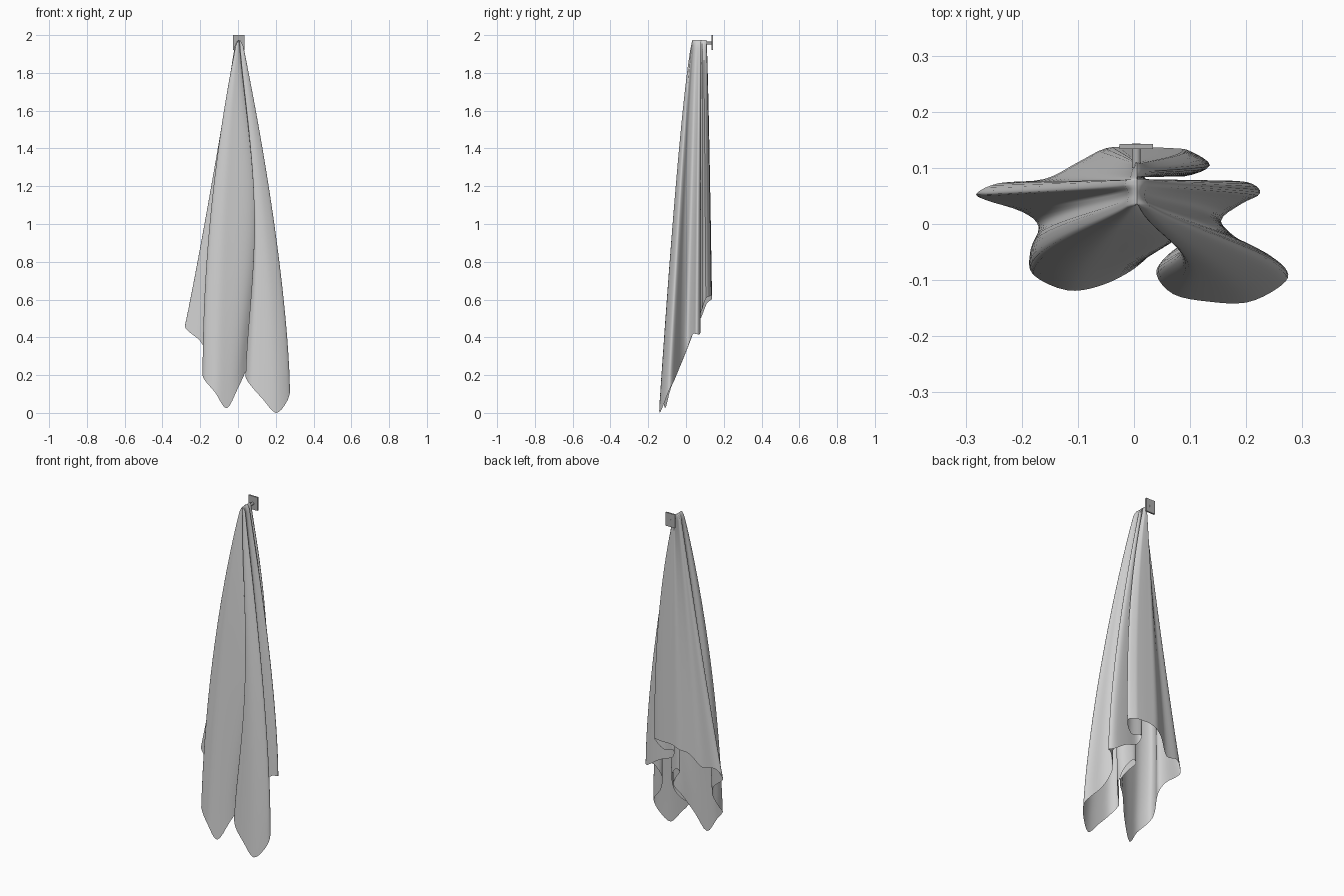
import bpy
import bmesh
from math import exp, pi, sin, sqrt
from mathutils import Vector

cube = bpy.data.objects.get("Cube")
if cube:
    bpy.data.objects.remove(cube, do_unlink=True)


def make_material(name, value):
    mat = bpy.data.materials.new(name)
    mat.use_nodes = True
    colour = (value, value, value, 1)
    mat.diffuse_color = colour
    mat.node_tree.nodes["Principled BSDF"].inputs["Base Color"].default_value = colour
    return mat


cloth_grey = make_material("cloth light grey", 0.62)
metal_grey = make_material("metal grey", 0.42)


def finish(bm, name, material):
    mesh = bpy.data.meshes.new(name)
    bm.to_mesh(mesh)
    bm.free()
    mesh.materials.append(material)
    obj = bpy.data.objects.new(name, mesh)
    bpy.context.collection.objects.link(obj)
    return obj


def shade_smooth(obj):
    bpy.ops.object.select_all(action="DESELECT")
    obj.select_set(True)
    bpy.context.view_layer.objects.active = obj
    bpy.ops.object.shade_smooth_by_angle(angle=1.0)


# Plan of the hem: x, y and an optional raise or drop of the edge
left_fold = [(-.28, .055), (-.265, .043), (-.2, .022), (-.17, -.005)]
front_left_fold = [(-.185, -.05, .02), (-.18, -.09, .07), (-.12, -.118, .06),
                   (-.06, -.11, -.04), (0, -.08), (.05, -.035), (.09, -.01)]
front_pinch = [(.05, .018), (.015, .035), (.04, .04), (.085, .015), (.095, -.025)]
front_right_fold = [(.055, -.06, .02), (.04, -.09, .08), (.07, -.125, .11),
                    (.13, -.138, .07), (.2, -.14), (.255, -.115),
                    (.275, -.09, .01), (.25, -.065), (.19, -.035), (.155, .005)]
right_fold = [(.19, .035), (.225, .055, -.05), (.2, .075, -.1),
              (.12, .076, -.05), (.04, .07)]
back_flap = [(.02, .09), (.09, .085), (.135, .105), (.1, .13), (.07, .135)]
back_panel = [(0, .137), (-.05, .135, -.02), (-.1, .11, -.04),
              (-.16, .08, -.03), (-.24, .073)]

FRONT, BACK, TOP = -.14, .14, 1.975


def hem_point(x, y, shift=0):
    """The hem climbs from the front tips to the back."""
    u = y - FRONT
    return Vector((x, y, max(0, min(.62, 2.1 * u + 1.5 * u * u) + shift)))


def smooth_loop(points, steps):
    """Closed Catmull-Rom curve through the points."""
    result = []
    n = len(points)
    for i in range(n):
        a, b, c, d = (points[(i + k) % n] for k in (-1, 0, 1, 2))
        for s in range(steps):
            t = s / steps
            result.append(b + (c - a) * t / 2
                          + (a - b * 2.5 + c * 2 - d / 2) * t ** 2
                          + (b * 3 - a - c * 3 + d) * t ** 3 / 2)
    return result


def drape(p, t):
    """Point on the fold that ends at hem point p, from ridge to hem."""
    ridge_y = .035 + .075 * max(0, (p.y - FRONT) / (BACK - FRONT)) ** 2
    # front folds and the back flap swell early, side folds hang straighter
    rear = min(1, max(0, (p.y + .03) / .06))
    flap = min(1, 400 * max(0, p.x) * max(0, p.y - .085))
    swell = (1 - rear) * (1.8 - p.x) + rear * (1.3 + 1.2 * p.x + flap)
    spread_x = 1 - (1 - t) ** swell
    spread_y = t ** .74
    # rounded ridge where the cloth rests on the hook
    cap = .06 * p.x * sqrt(min(1, t * 60)) * (1 - t) ** 2
    # the crease between the front folds bows sideways half way down
    near = exp(-((p.x - .06) ** 2 + (p.y + .06) ** 2) / .008)
    bow = .065 * sin(pi * t) ** 1.5 * near if 0 < t < 1 else 0
    return (.005 + (p.x - .005) * spread_x + cap + bow,
            ridge_y + (p.y - ridge_y) * spread_y,
            TOP + (p.z - TOP) * t)


plan = (left_fold + front_left_fold + front_pinch + front_right_fold
        + right_fold + back_flap + back_panel)
hem = smooth_loop([hem_point(*p) for p in plan], 4)

# Towel: the folds gather from the hem up to a short ridge over the hook
bm = bmesh.new()
ROWS = 32
grid = [[bm.verts.new(drape(p, (row / ROWS) ** 1.7)) for p in hem]
        for row in range(ROWS + 1)]
count = len(hem)
for upper, lower in zip(grid, grid[1:]):
    for i in range(count):
        j = (i + 1) % count
        bm.faces.new((lower[i], lower[j], upper[j], upper[i]))
bmesh.ops.remove_doubles(bm, verts=grid[0], dist=.0001)
towel = finish(bm, "towel", cloth_grey)
shade_smooth(towel)

# Wall plate
bm = bmesh.new()
bmesh.ops.create_cube(bm, size=1)
bmesh.ops.scale(bm, vec=(.06, .009, .08), verts=bm.verts)
bmesh.ops.translate(bm, vec=(.004, .1385, 1.96), verts=bm.verts)
finish(bm, "wall_plate", metal_grey)

# Hook peg running through the plate into the cloth
bpy.ops.mesh.primitive_cylinder_add(vertices=16, radius=.008, depth=.044,
                                    location=(.004, .1215, 1.957),
                                    rotation=(pi / 2, 0, 0))
peg = bpy.context.object
peg.name = "hook_peg"
peg.data.materials.append(metal_grey)
shade_smooth(peg)
